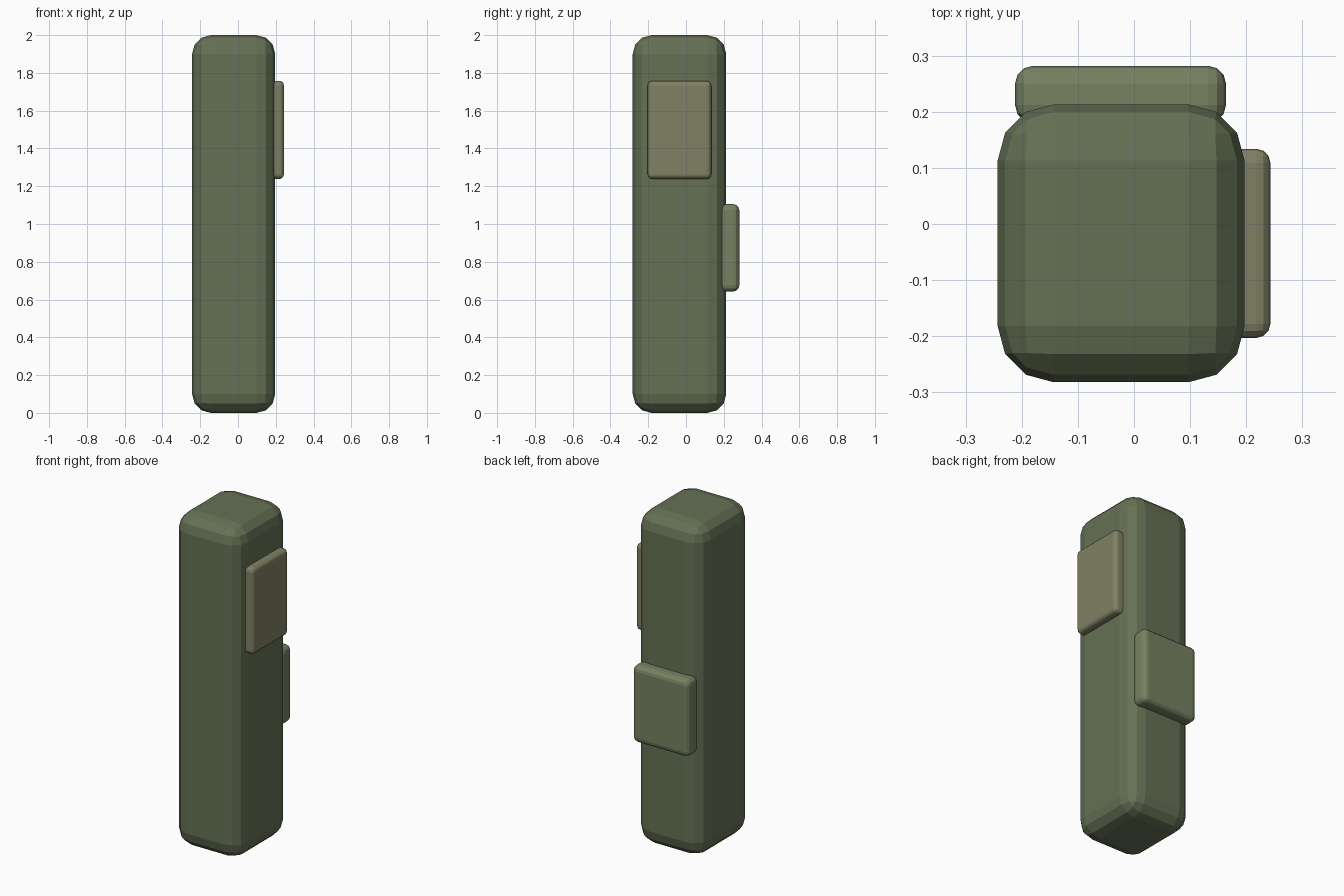
import bpy
import bmesh
from mathutils import Vector

if "Cube" in bpy.data.objects:
    bpy.data.objects.remove(bpy.data.objects["Cube"])


def rounded_box(name, low, high, radius, color):
    """Flat-shaded box between two corners with three-step rounded edges."""
    low, high = Vector(low), Vector(high)
    bm = bmesh.new()
    bmesh.ops.create_cube(bm, size=1)
    bmesh.ops.scale(bm, vec=high - low, verts=bm.verts)
    mesh = bpy.data.meshes.new(name)
    bm.to_mesh(mesh)
    bm.free()
    obj = bpy.data.objects.new(name, mesh)
    obj.location = (low + high) / 2
    bpy.context.collection.objects.link(obj)

    bevel = obj.modifiers.new("rounded_edges", 'BEVEL')
    bevel.width = radius
    bevel.segments = 3
    bevel.limit_method = 'NONE'

    mat = bpy.data.materials.new(name + "_color")
    mat.diffuse_color = (*color, 1)
    mat.use_nodes = True
    mat.node_tree.nodes["Principled BSDF"].inputs["Base Color"].default_value = mat.diffuse_color
    mesh.materials.append(mat)
    return obj


# Tall main column
rounded_box("column", (-0.243, -0.282, 0), (0.197, 0.213, 2), 0.1,
            (0.13, 0.165, 0.09))

# Upper pad on the right side
rounded_box("side_pad", (0.142, -0.203, 1.238), (0.243, 0.134, 1.758), 0.025,
            (0.22, 0.22, 0.13))

# Lower pad on the back
rounded_box("back_pad", (-0.212, 0.18, 0.643), (0.164, 0.282, 1.105), 0.032,
            (0.185, 0.22, 0.12))
